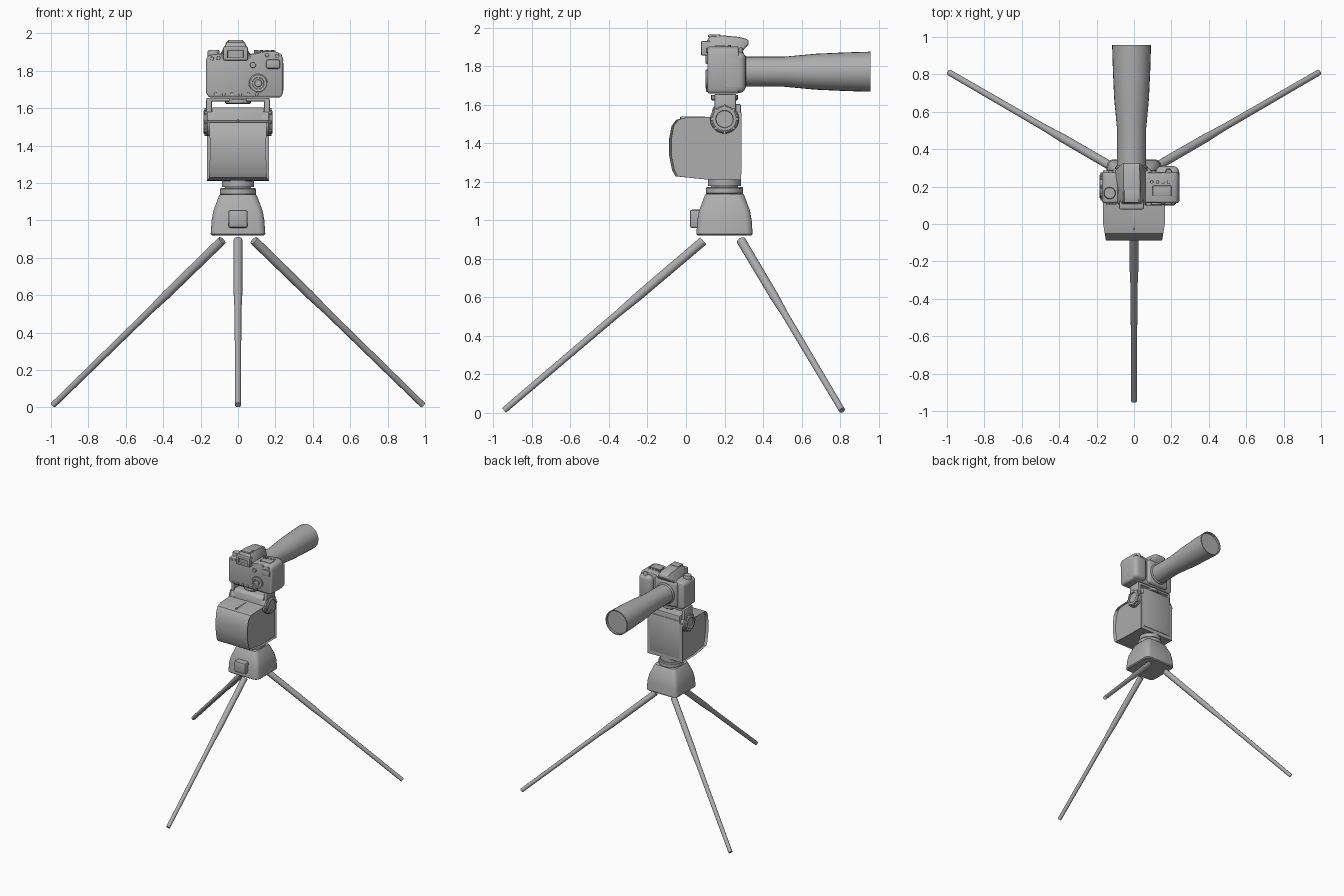
import bpy, bmesh, math
from mathutils import Vector, Matrix

cube = bpy.data.objects.get("Cube")
if cube:
    bpy.data.objects.remove(cube, do_unlink=True)

grey = bpy.data.materials.new("mid grey")
grey.use_nodes = True
COLOUR = (0.42, 0.42, 0.42, 1)
grey.diffuse_color = COLOUR
grey.node_tree.nodes["Principled BSDF"].inputs["Base Color"].default_value = COLOUR


def finish(name, bm, bevel=0, segments=2):
    """Bevel the sharp edges, then make a shaded object."""
    bmesh.ops.recalc_face_normals(bm, faces=bm.faces)
    if bevel:
        sharp = [e for e in bm.edges if e.is_manifold and e.calc_face_angle() > 0.6]
        bmesh.ops.bevel(bm, geom=sharp, offset=bevel, segments=segments,
                        profile=0.5, affect='EDGES', clamp_overlap=True)
    mesh = bpy.data.meshes.new(name)
    bm.to_mesh(mesh)
    bm.free()
    mesh.materials.append(grey)
    ob = bpy.data.objects.new(name, mesh)
    bpy.context.collection.objects.link(ob)
    bpy.ops.object.select_all(action='DESELECT')
    ob.select_set(True)
    bpy.context.view_layer.objects.active = ob
    bpy.ops.object.shade_smooth_by_angle(angle=math.radians(30))
    return ob


def loft(name, rings, bevel=0, segments=2):
    """Join matching rings of points and cap both ends."""
    bm = bmesh.new()
    loops = [[bm.verts.new(p) for p in ring] for ring in rings]
    n = len(loops[0])
    for a, b in zip(loops, loops[1:]):
        for i in range(n):
            j = (i + 1) % n
            bm.faces.new((a[i], a[j], b[j], b[i]))
    bm.faces.new(loops[0])
    bm.faces.new(loops[-1])
    return finish(name, bm, bevel, segments)


def box(name, x, y, z, bevel=0.008, segments=2):
    rings = [[(x[0], y[0], h), (x[1], y[0], h), (x[1], y[1], h), (x[0], y[1], h)] for h in z]
    return loft(name, rings, bevel, segments)


def lathe(name, start, end, profile, sides=24):
    """Turn (fraction along the axis, radius) pairs around the line start-end."""
    start, end = Vector(start), Vector(end)
    turn = (end - start).to_track_quat('Z', 'Y')
    rings = []
    for t, r in profile:
        centre = start.lerp(end, t)
        rings.append([centre + turn @ Vector((r * math.cos(a), r * math.sin(a), 0))
                      for a in (math.tau * i / sides for i in range(sides))])
    return loft(name, rings)


def disc(name, start, end, radius, sides=20):
    return lathe(name, start, end, [(0, radius), (0.8, radius), (1, radius * 0.9)], sides)


# Tripod legs: thicker upper tube, short taper, thin lower tube
LEG = [(0, 0.024), (0.33, 0.023), (0.43, 0.018), (1, 0.016)]
lathe("front_leg", (0, 0.09, 0.893), (0, -0.945, 0.013), LEG, 16)
for side, s in (("left", 1), ("right", -1)):
    lathe(side + "_back_leg", (s * 0.085, 0.287, 0.893), (s * 0.988, 0.81, 0.013), LEG, 16)

# Tapered base with rounded corners
CY = 0.2


def rounded_square(h, z, corner=0.035):
    pts = []
    for k in range(4):
        for a in (0, 30, 60, 90):
            ang = math.radians(a)
            p = Vector((h - corner + corner * math.cos(ang), h - corner + corner * math.sin(ang), 0))
            p = Matrix.Rotation(k * math.pi / 2, 3, 'Z') @ p
            pts.append((p.x, p.y + CY, z))
    return pts


loft("tripod_base", [rounded_square(h, z) for h, z in
     ((0.138, 0.92), (0.146, 0.928), (0.141, 1.0), (0.132, 1.05), (0.103, 1.128), (0.097, 1.137))])
box("base_button", (-0.052, 0.052), (0.02, 0.1), (0.96, 1.055), 0.012)

# Turning neck
lathe("neck_ring", (0, CY, 1.135), (0, CY, 1.173), [(0, 0.09), (0.15, 0.097), (0.85, 0.097), (1, 0.09)])
lathe("neck_core", (0, CY, 1.16), (0, CY, 1.22), [(0, 0.07), (0.3, 0.07), (0.31, 0.086), (1, 0.086)])

# Motor head: side outline swept across, narrower towards the front
HEAD = [(0.285, 1.21), (0.1, 1.212), (-0.055, 1.228), (-0.072, 1.26), (-0.088, 1.34),
        (-0.088, 1.42), (-0.075, 1.49), (-0.05, 1.522), (0.0, 1.533), (0.285, 1.54)]


def head_ring(s, inset):
    ring = []
    for y, z in HEAD:
        half = 0.165 - 0.015 * max(0, -y / 0.09)
        ring.append((s * (half - inset), y + (inset * 0.6 if y < 0 else 0), z))
    return ring


loft("motor_head", [head_ring(-1, 0.02), head_ring(-1, 0.004), head_ring(-1, 0),
                    head_ring(1, 0), head_ring(1, 0.004), head_ring(1, 0.02)])
box("head_back_panel", (-0.14, 0.14), (0.27, 0.289), (1.24, 1.56), 0.004)
box("head_seam", (-0.006, 0.006), (-0.03, 0.1), (1.52, 1.538), 0.002)
loft("head_crossbar", [[(s * 0.14, y, z) for y, z in
     ((0.12, 1.5), (0.14, 1.585), (0.16, 1.603), (0.285, 1.603), (0.285, 1.5))] for s in (-1, 1)], 0.006)

# Tilt bracket with a round knob on each side
for side, s in (("left", 1), ("right", -1)):
    xs = sorted((s * 0.14, s * 0.17))
    box(side + "_bracket_arm", xs, (0.148, 0.26), (1.52, 1.65), 0.006)
    disc(side + "_tilt_hub", (s * 0.125, 0.2, 1.525), (s * 0.172, 0.2, 1.525), 0.075, 24)
    lathe(side + "_tilt_knob", (s * 0.165, 0.2, 1.525), (s * 0.185, 0.2, 1.525),
          [(0, 0.064), (0.8, 0.064), (1, 0.058), (1, 0.046), (0.6, 0.044)], 16)
    for i in range(8):
        a = math.tau * i / 8
        p = (0.2 + 0.066 * math.cos(a), 1.525 + 0.066 * math.sin(a))
        disc(side + "_knob_grip", (s * 0.165, *p), (s * 0.18, *p), 0.009, 8)
box("bracket_plate", (-0.168, 0.168), (0.148, 0.26), (1.636, 1.655), 0.004)
disc("camera_screw", (0, 0.2, 1.65), (0, 0.2, 1.622), 0.07)

# Camera body: outline swept from the operator side to the lens side
BODY = [(-0.155, 1.657), (0.23, 1.657), (0.24, 1.68), (0.242, 1.86), (0.232, 1.89), (0.2, 1.903),
        (0.13, 1.903), (0.07, 1.89), (-0.1, 1.89), (-0.155, 1.883), (-0.172, 1.865), (-0.172, 1.68)]
loft("camera_body", [[(x, y, z) for x, z in BODY] for y in (0.112, 0.275)], 0.014, 3)
box("camera_grip", (0.115, 0.242), (0.18, 0.31), (1.66, 1.875), 0.035, 4)
box("camera_front_bulge", (-0.115, 0.095), (0.2, 0.3), (1.665, 1.885), 0.025, 3)

# Viewfinder hump, overhanging the lens and narrowing upwards
MX = -0.013
HUMP = [(0.11, 1.86), (0.105, 1.925), (0.122, 1.955), (0.185, 1.96), (0.27, 1.952),
        (0.322, 1.94), (0.328, 1.915), (0.29, 1.875), (0.28, 1.86)]


def hump_ring(s):
    return [(MX + s * (0.088 - 0.42 * max(0, z - 1.86)) * (0.8 if y > 0.3 else 1), y, z)
            for y, z in HUMP]


loft("viewfinder_hump", [hump_ring(-1), hump_ring(1)], 0.01, 2)
box("flash_shoe", (MX - 0.04, MX + 0.04), (0.115, 0.18), (1.95, 1.964), 0.003)
for s in (-1, 1):
    xs = sorted((MX + s * 0.04, MX + s * 0.066))
    box("eyepiece_side", xs, (0.078, 0.13), (1.855, 1.93), 0.008)
for name, z in (("eyepiece_top", (1.905, 1.93)), ("eyepiece_bottom", (1.855, 1.872))):
    box(name, (MX - 0.06, MX + 0.06), (0.078, 0.13), z, 0.006)
box("eyepiece_glass", (MX - 0.045, MX + 0.045), (0.098, 0.13), (1.865, 1.91), 0)

# Rear controls
lathe("rear_dial", (0.108, 0.12, 1.733), (0.108, 0.1, 1.733),
      [(0, 0.05), (0.8, 0.05), (1, 0.045), (1, 0.032), (0.7, 0.03), (0.7, 0.02), (1, 0.018)])
disc("rear_joystick", (0.08, 0.12, 1.83), (0.08, 0.1, 1.83), 0.016, 12)
box("thumb_rest", (0.15, 0.225), (0.1, 0.14), (1.81, 1.86), 0.012)
for i in range(6):
    x = -0.12 + 0.044 * i
    disc("lower_button", (x, 0.12, 1.675), (x, 0.105, 1.675), 0.009, 10)
for x, z in ((-0.14, 1.865), (-0.105, 1.868), (0.155, 1.885), (0.21, 1.88)):
    disc("upper_button", (x, 0.12, z), (x, 0.104, z), 0.011, 10)

# Top controls
disc("mode_dial", (-0.13, 0.165, 1.87), (-0.13, 0.165, 1.91), 0.032)
disc("shutter_button", (0.185, 0.28, 1.86), (0.185, 0.275, 1.895), 0.018, 14)
box("top_display", (0.1, 0.2), (0.15, 0.205), (1.895, 1.907), 0.003)
for i in range(4):
    x = 0.095 + 0.03 * i
    disc("top_button", (x, 0.225, 1.89), (x, 0.225, 1.91), 0.009, 10)

# Long lens with a flared hood and recessed front glass
AXIS_Z = 1.771
disc("lens_mount", (MX, 0.27, AXIS_Z), (MX, 0.312, AXIS_Z), 0.088, 28)
lathe("long_lens", (MX, 0.29, AXIS_Z), (MX, 0.957, AXIS_Z),
      [(0, 0.078), (0.33, 0.078), (0.57, 0.093), (0.8, 0.1), (1, 0.104), (1, 0.096), (0.975, 0.095)], 28)
